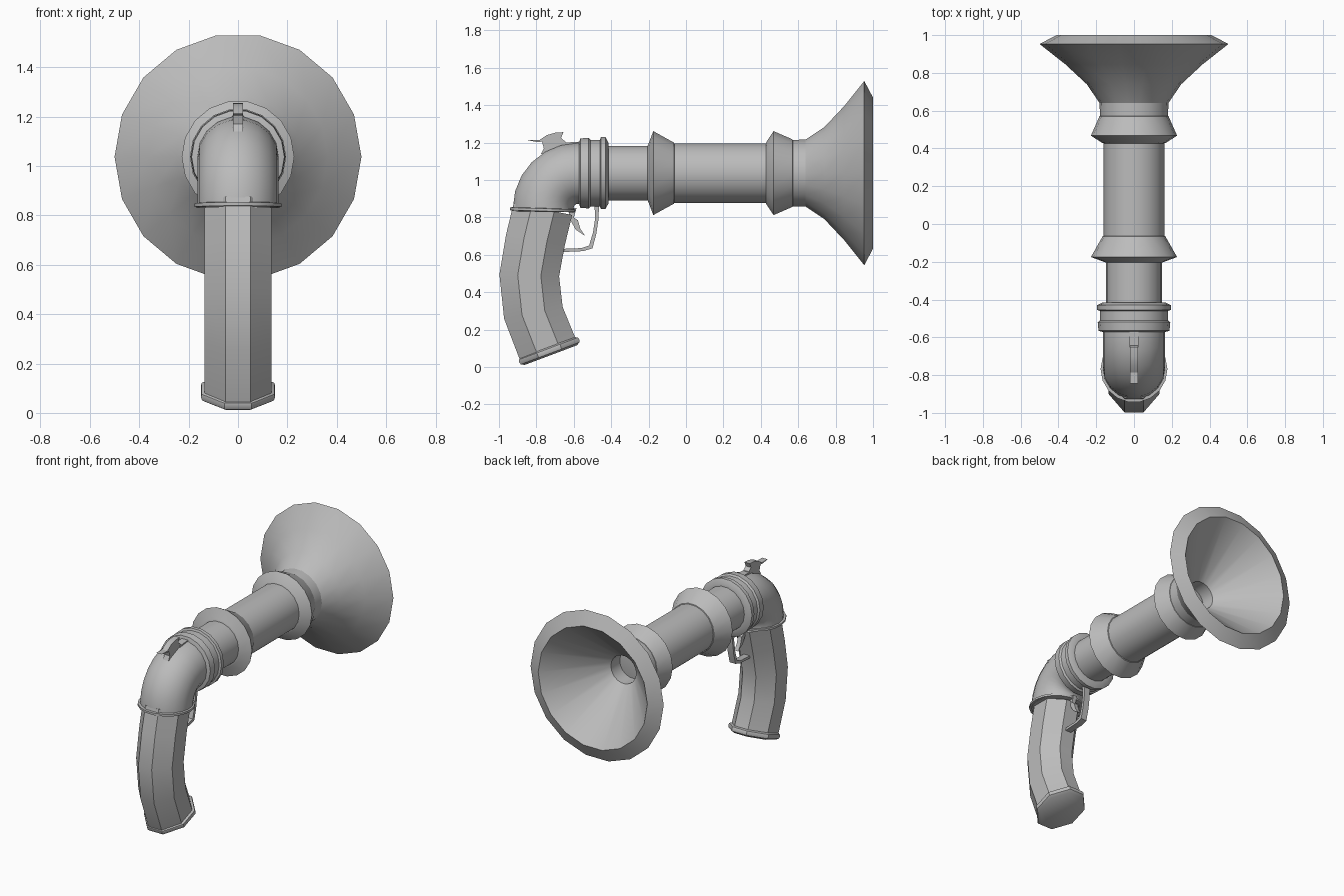
import bpy, bmesh, math
from mathutils import Vector

cube = bpy.data.objects.get("Cube")
if cube:
    bpy.data.objects.remove(cube, do_unlink=True)

AXIS = 1.037   # height of the barrel centre line
SIDES = 18

metal = bpy.data.materials.new("plain grey metal")
metal.use_nodes = True
GREY = (0.5, 0.5, 0.5, 1)
metal.diffuse_color = GREY
metal.node_tree.nodes["Principled BSDF"].inputs["Base Color"].default_value = GREY


def finish(name, bm, angle=32):
    bmesh.ops.recalc_face_normals(bm, faces=bm.faces)
    mesh = bpy.data.meshes.new(name)
    bm.to_mesh(mesh)
    bm.free()
    mesh.materials.append(metal)
    ob = bpy.data.objects.new(name, mesh)
    bpy.context.collection.objects.link(ob)
    bpy.ops.object.select_all(action='DESELECT')
    ob.select_set(True)
    bpy.context.view_layer.objects.active = ob
    bpy.ops.object.shade_smooth_by_angle(angle=math.radians(angle))
    return ob


def loft(name, rings, angle=32):
    """Skin a list of point rings and close both ends."""
    bm = bmesh.new()
    rows = [[bm.verts.new(p) for p in ring] for ring in rings]
    n = len(rows[0])
    for a, b in zip(rows, rows[1:]):
        for i in range(n):
            j = (i + 1) % n
            bm.faces.new((a[i], a[j], b[j], b[i]))
    bm.faces.new(rows[0])
    bm.faces.new(rows[-1])
    return finish(name, bm, angle)


def circle(r, n=SIDES):
    return [(r * math.cos(math.tau * i / n), r * math.sin(math.tau * i / n)) for i in range(n)]


def place(section, y, z, tilt):
    """Section (x, depth) at (y, z); depth runs along +y, raised by the tilt."""
    c, s = math.cos(tilt), math.sin(tilt)
    return [Vector((x, y + d * c, z + d * s)) for x, d in section]


def turned(name, profile):
    """Part turned about the barrel axis from (y, radius) pairs."""
    return loft(name, [place(circle(r), y, AXIS, math.pi / 2) for y, r in profile])


def plate(name, outline, half_width, angle=32):
    """Side outline (y, z) given thickness across x."""
    return loft(name, [[Vector((x, y, z)) for y, z in outline]
                       for x in (-half_width, half_width)], angle)


# Barrel, flanges and collar
turned("rear_barrel", [(-0.45, 0.148), (-0.15, 0.148)])
turned("middle_barrel", [(-0.1, 0.161), (0.45, 0.161)])
turned("rear_flange", [(-0.205, 0.148), (-0.2, 0.16), (-0.175, 0.228), (-0.065, 0.166), (-0.06, 0.155)])
turned("front_flange", [(0.425, 0.155), (0.43, 0.17), (0.468, 0.228), (0.57, 0.183), (0.575, 0.17)])
turned("collar", [(-0.575, 0.155), (-0.565, 0.188), (-0.52, 0.192), (-0.51, 0.181), (-0.46, 0.181),
                  (-0.455, 0.195), (-0.43, 0.195), (-0.415, 0.165), (-0.415, 0.14)])

# Flared bell with a hollow mouth and a narrow bore
turned("bell", [(0.55, 0.18), (0.64, 0.182), (0.74, 0.25), (0.845, 0.363), (0.953, 0.5),
                (1.0, 0.41), (0.67, 0.095), (0.4, 0.095)])

# Elbow between the collar and the grip
bend = [place(circle(0.165), -0.58 - 0.183 * math.cos(a), 0.85 + 0.185 * math.sin(a), -a)
        for a in [math.radians(15 * i) for i in range(7)]]
bend.insert(0, place(circle(0.165), -0.763, 0.83, 0))
bend.append(place(circle(0.165), -0.54, 1.035, -math.pi / 2))
loft("elbow", bend)
loft("elbow_ring", [place(circle(r), -0.768, z, -0.03)
                    for r, z in ((0.165, 0.832), (0.177, 0.834), (0.177, 0.848), (0.165, 0.85))])

# Curved grip with an eight-sided section
quarter = [(0.135, 0.06), (0.05, 0.155)]
half = quarter + [(-x, d) for x, d in reversed(quarter)]
octagon = half + [(-x, -d) for x, d in half]
path = [(-0.765, 0.845, -0.2), (-0.805, 0.68, -0.17), (-0.838, 0.49, -0.03),
        (-0.816, 0.29, 0.2), (-0.735, 0.085, 0.36)]
loft("grip", [place([(x, d * 1.03) for x, d in octagon], *p) for p in path])

# Rounded cap under the grip
tilt = 0.36
down = Vector((0, math.sin(tilt), -math.cos(tilt)))
start = Vector((0, -0.739, 0.107))
cap = []
for scale, drop in ((0.98, 0), (1.09, 0.009), (1.11, 0.022), (1.08, 0.036), (0.96, 0.046)):
    c = start + down * drop
    cap.append(place([(x * scale, d * scale) for x, d in octagon], c.y, c.z, tilt))
loft("grip_cap", cap, 40)

# Trigger and its guard
plate("trigger_guard", [(-0.49, 0.87), (-0.465, 0.87), (-0.468, 0.79), (-0.48, 0.71), (-0.5, 0.635),
                        (-0.55, 0.62), (-0.66, 0.615), (-0.66, 0.632), (-0.56, 0.636), (-0.518, 0.65),
                        (-0.497, 0.72), (-0.485, 0.8)], 0.022)
plate("trigger", [(-0.63, 0.85), (-0.62, 0.79), (-0.59, 0.735), (-0.54, 0.702), (-0.565, 0.74),
                  (-0.578, 0.785), (-0.6, 0.8), (-0.585, 0.85)], 0.014)

# Hammer with a thumb spur, and its seat
plate("hammer", [(-0.845, 1.213), (-0.8, 1.204), (-0.77, 1.205), (-0.76, 1.17), (-0.775, 1.14), (-0.64, 1.16),
                 (-0.645, 1.205), (-0.668, 1.225), (-0.655, 1.256), (-0.7, 1.253), (-0.745, 1.24),
                 (-0.785, 1.213)], 0.02)
plate("hammer_seat", [(-0.66, 1.15), (-0.57, 1.16), (-0.57, 1.205), (-0.65, 1.2)], 0.024)
